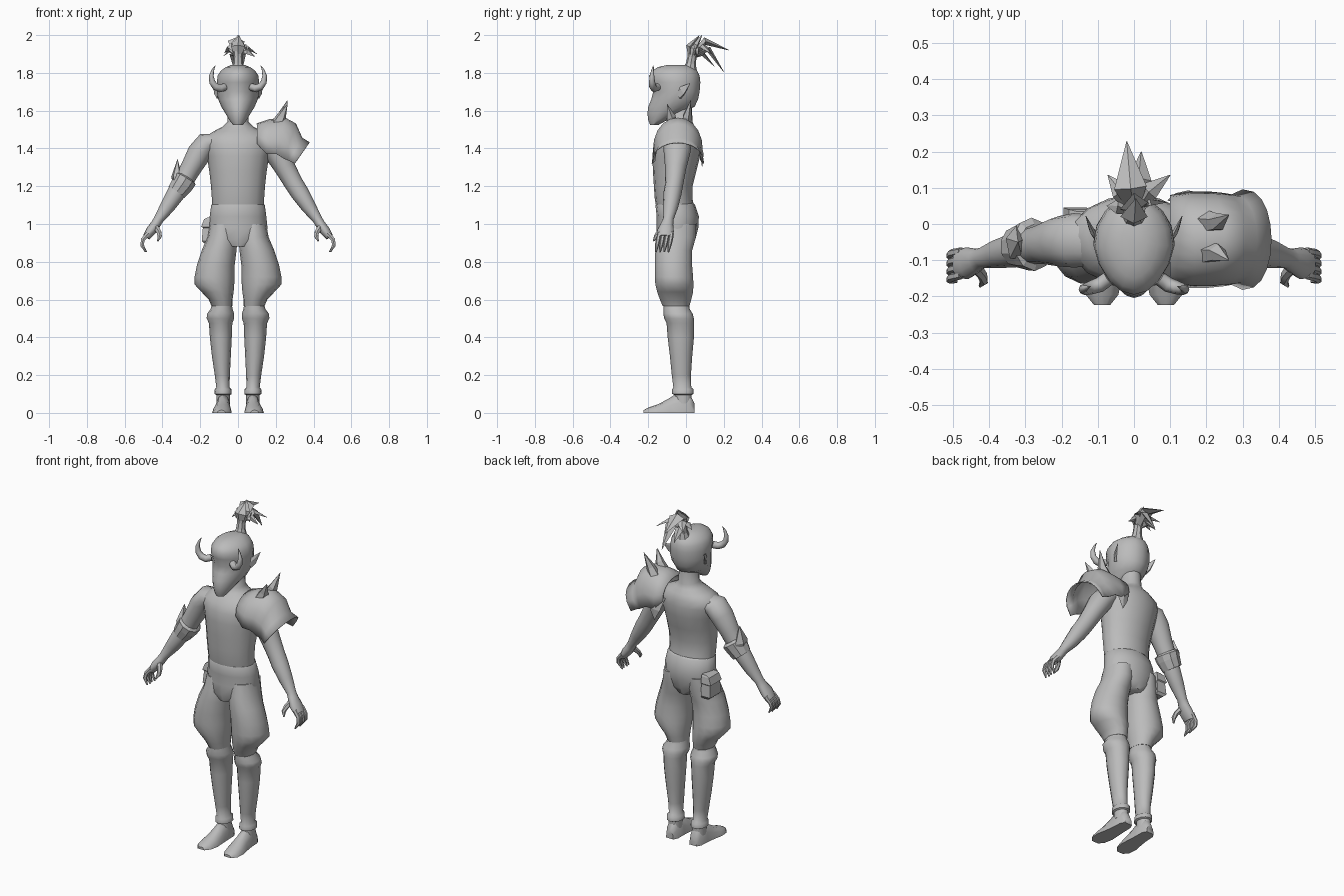
import bpy, bmesh, math
from mathutils import Vector

grey = bpy.data.materials.new("plain_grey")
grey.diffuse_color = (0.5, 0.5, 0.5, 1)


def loft(name, rings, smooth=True, closed=True, thick=0):
    """Skin a list of equal-length point rings; closed rings get end caps."""
    bm = bmesh.new()
    vr = [[bm.verts.new(p) for p in r] for r in rings]
    n = len(vr[0])
    for a, b in zip(vr, vr[1:]):
        for i in range(n if closed else n - 1):
            j = (i + 1) % n
            bm.faces.new((a[i], a[j], b[j], b[i]))
    if closed:
        bm.faces.new(vr[0])
        bm.faces.new(vr[-1])
    bmesh.ops.recalc_face_normals(bm, faces=bm.faces)
    me = bpy.data.meshes.new(name)
    bm.to_mesh(me)
    bm.free()
    ob = bpy.data.objects.new(name, me)
    bpy.context.collection.objects.link(ob)
    me.materials.append(grey)
    if thick:
        mod = ob.modifiers.new("thickness", 'SOLIDIFY')
        mod.thickness = thick
        mod.offset = 0
    if smooth:
        bpy.ops.object.select_all(action='DESELECT')
        ob.select_set(True)
        bpy.context.view_layer.objects.active = ob
        bpy.ops.object.shade_smooth_by_angle(angle=math.radians(50))
    return ob


def stack(name, rows, cx=0, n=16, taper=0):
    """Horizontal rings from rows of (z, front y, back y, half width[, centre x])."""
    rings = []
    for row in rows:
        z, y0, y1, hw = row[:4]
        c = row[4] if len(row) > 4 else cx
        ring = []
        for i in range(n):
            a = 2 * math.pi * i / n
            s = math.sin(a)
            w = hw * (1 - taper * max(0, -s))
            ring.append((c + w * math.cos(a), (y0 + y1) / 2 + (y1 - y0) / 2 * s, z))
        rings.append(ring)
    return loft(name, rings)


def tube(name, path, n=8, ref=(0, 1, 0), smooth=True, s=1):
    """Tube along rows of (x, y, z, radius along ref, radius across)."""
    pts = [Vector((s * p[0], p[1], p[2])) for p in path]
    rings = []
    for i, p in enumerate(pts):
        t = (pts[min(i + 1, len(pts) - 1)] - pts[max(i - 1, 0)]).normalized()
        u = Vector(ref)
        u = (u - t * u.dot(t)).normalized()
        v = t.cross(u)
        ra, rb = path[i][3], path[i][-1]
        rings.append([p + u * ra * math.cos(2 * math.pi * k / n)
                      + v * rb * math.sin(2 * math.pi * k / n) for k in range(n)])
    return loft(name, rings, smooth)


# Upper body with neck
stack("torso", [
    (1.08, -.155, .045, .138), (1.13, -.165, .035, .138), (1.2, -.17, .035, .143),
    (1.28, -.175, .055, .152), (1.36, -.178, .075, .165), (1.42, -.172, .08, .182),
    (1.46, -.155, .075, .178), (1.49, -.13, .065, .13), (1.515, -.105, .045, .082),
    (1.54, -.09, .035, .056), (1.63, -.085, .03, .05)])

# Trousers: hips and two baggy legs
stack("trouser_hips", [
    (.88, -.145, .035, .06), (.92, -.155, .05, .145), (.98, -.155, .065, .156),
    (1.04, -.155, .068, .15), (1.1, -.162, .048, .142), (1.11, -.155, .04, .13)])
for s, side in ((1, "left"), (-1, "right")):
    rows = [(1.0, -.14, .055, .07, .08), (.93, -.155, .055, .08, .082),
            (.86, -.165, .035, .092, .1), (.78, -.167, .035, .1, .118),
            (.72, -.167, .04, .106, .124), (.68, -.165, .042, .105, .125),
            (.64, -.155, .04, .085, .108), (.6, -.14, .03, .063, .092),
            (.565, -.125, .02, .055, .085)]
    stack(side + "_trouser_leg", [(*r[:4], s * r[4]) for r in rows], n=14)
    # Lower leg wrap with knee band and ankle band
    rows = [(.58, -.12, .015, .052, .085), (.55, -.12, .02, .058, .087),
            (.525, -.12, .035, .072, .092), (.5, -.115, .042, .073, .093),
            (.475, -.103, .043, .062, .092), (.4, -.097, .042, .058, .091),
            (.3, -.085, .033, .05, .088), (.2, -.075, .026, .04, .083),
            (.135, -.067, .028, .035, .08), (.125, -.073, .04, .044, .079),
            (.1, -.073, .04, .046, .079), (.095, -.06, .03, .036, .079),
            (.05, -.06, .03, .036, .079)]
    stack(side + "_lower_leg", [(*r[:4], s * r[4]) for r in rows], n=12)
    # Foot: flat-soled sections running from heel to toe
    rings = []
    for y, cx, hw, h in ((.045, .077, .024, .05), (.02, .078, .038, .1), (-.04, .079, .04, .108),
                         (-.09, .081, .045, .077), (-.145, .085, .052, .047),
                         (-.195, .088, .045, .03), (-.224, .088, .022, .015)):
        rings.append([(s * (cx + hw * math.cos(k * math.pi / 6)), y,
                       max(0, h * math.sin(k * math.pi / 6))) for k in range(12)])
    loft(side + "_foot", rings)

    # Arm from shoulder to palm
    tube(side + "_arm", [
        (.11, -.045, 1.44, .07, .04), (.165, -.045, 1.425, .075, .062),
        (.205, -.048, 1.375, .07, .064), (.25, -.055, 1.295, .056, .055),
        (.295, -.062, 1.215, .048, .05), (.33, -.072, 1.16, .048, .048),
        (.375, -.082, 1.09, .04, .039), (.42, -.094, 1.025, .028, .026),
        (.435, -.1, 1.0, .033, .026), (.46, -.108, .965, .044, .027),
        (.485, -.11, .93, .04, .02)], n=12, s=s)
    # Curled fingers and thumb
    for k in range(4):
        y = -.075 - k * .022
        tube(f"{side}_finger_{k + 1}", [
            (.475, y, .95, .011, .014), (.503, y - .006, .918, .012),
            (.508, y - .013, .888, .011), (.485 + .005 * (k % 2), y - .018, .852, .004)], n=6, s=s)
    tube(side + "_thumb", [(.44, -.115, .99, .018), (.418, -.142, .957, .014),
                           (.414, -.158, .935, .012), (.425, -.172, .91, .004)], n=6, s=s)

    # Curved horn at the temple
    tube(side + "_horn", [
        (.07, -.15, 1.725, .02), (.095, -.168, 1.718, .021), (.12, -.176, 1.728, .019),
        (.137, -.18, 1.752, .016), (.141, -.18, 1.785, .012),
        (.133, -.177, 1.815, .007), (.12, -.172, 1.84, .001)], n=8, s=s)
    # Pointed ear
    tube(side + "_ear", [(.098, -.04, 1.685, .03, .012), (.115, -.02, 1.705, .026, .008),
                         (.133, .022, 1.745, .001)], n=5, ref=(0, 0, 1), smooth=False, s=s)

# Head, narrowing toward the mask-like face
stack("head", [
    (1.525, -.19, -.145, .026), (1.55, -.2, -.1, .046), (1.585, -.204, -.03, .066),
    (1.62, -.2, .045, .088), (1.66, -.184, .064, .105), (1.7, -.174, .072, .112),
    (1.75, -.192, .076, .112), (1.785, -.195, .072, .108), (1.81, -.18, .06, .092),
    (1.83, -.15, .035, .066), (1.842, -.1, .005, .035)], taper=.15)

# Topknot with a fan of pointed hair tufts
tube("topknot_base", [(0, .02, 1.81, .04), (0, .026, 1.85, .026), (0, .032, 1.885, .024),
                      (0, .042, 1.93, .032), (0, .05, 1.95, .01)], smooth=False)
tufts = [((0, .05, 1.95), (0, .085, 2.0), .04), ((-.01, .1, 1.968), (-.02, .228, 1.92), .045),
         ((.04, .09, 1.94), (.1, .135, 1.9), .028), ((-.035, .09, 1.94), (-.072, .135, 1.905), .028),
         ((.015, .12, 1.925), (.02, .2, 1.805), .034), ((-.02, .09, 1.9), (-.025, .15, 1.835), .026),
         ((.045, .06, 1.92), (.09, .06, 1.885), .022), ((-.045, .05, 1.92), (-.075, .05, 1.89), .022)]
for k, (mid, tip, w) in enumerate(tufts):
    tube(f"hair_tuft_{k + 1}", [(0, .035, 1.89, .014), (*mid, w, w * .45), (*tip, .001)],
         n=4, ref=(1, .3, 0), smooth=False)
tube("front_hair_tuft", [(0, .025, 1.875, .012), (0, .02, 1.94, .038, .02), (.005, .07, 1.998, .001)],
     n=4, ref=(1, 0, 0), smooth=False)

# Shoulder guard: arched shell with a flared outer rim
shell = []
for tx, tz, bx, bz, hy in ((.1, 1.53, .1, 1.425, .12), (.17, 1.553, .15, 1.372, .13),
                           (.25, 1.56, .205, 1.37, .13), (.305, 1.53, .245, 1.345, .126),
                           (.338, 1.455, .27, 1.335, .122), (.378, 1.43, .3, 1.32, .136)):
    ring = []
    for i in range(11):
        a = math.pi * i / 10
        h = max(0, math.sin(a)) ** .8
        ring.append((bx + (tx - bx) * h, -.043 + hy * math.cos(a), bz + (tz - bz) * h))
    shell.append(ring)
loft("shoulder_guard", shell, closed=False, thick=.006)
for k, y in enumerate((-.08, .005)):
    tube(f"shoulder_spike_{k + 1}", [(.205, y, 1.525, .032, .035), (.23, y, 1.57, .025, .026),
                                     (.262, y + (.02 if k else -.02), 1.655 - .02 * (1 - k), .001)],
         n=5, smooth=False)
tube("guard_back_flap", [(.13, .065, 1.45, .008, .04), (.15, .085, 1.37, .008, .035),
                         (.15, .085, 1.305, .001)], n=4, smooth=False)

# Flared elbow cuff with an upright point
tube("elbow_cuff", [(-.325, -.064, 1.168, .056, .054), (-.295, -.06, 1.21, .068, .062),
                    (-.278, -.056, 1.238, .074, .064), (-.272, -.055, 1.247, .055, .05)],
     n=10, smooth=False)
tube("cuff_point", [(-.325, -.06, 1.19, .045, .016), (-.325, -.055, 1.25, .05, .03),
                    (-.32, -.05, 1.342, .001)], n=5, smooth=False)

# Hip pouch
loft("hip_pouch", [[(x, y0, z), (x, y1, z), (-.13, y1, z), (-.13, y0, z)] for z, x, y0, y1 in
                   ((.895, -.175, -.05, .035), (.91, -.192, -.06, .045), (.98, -.186, -.055, .04),
                    (.985, -.195, -.06, .045), (1.025, -.18, -.055, .04), (1.035, -.16, -.05, .035))],
     smooth=False)
